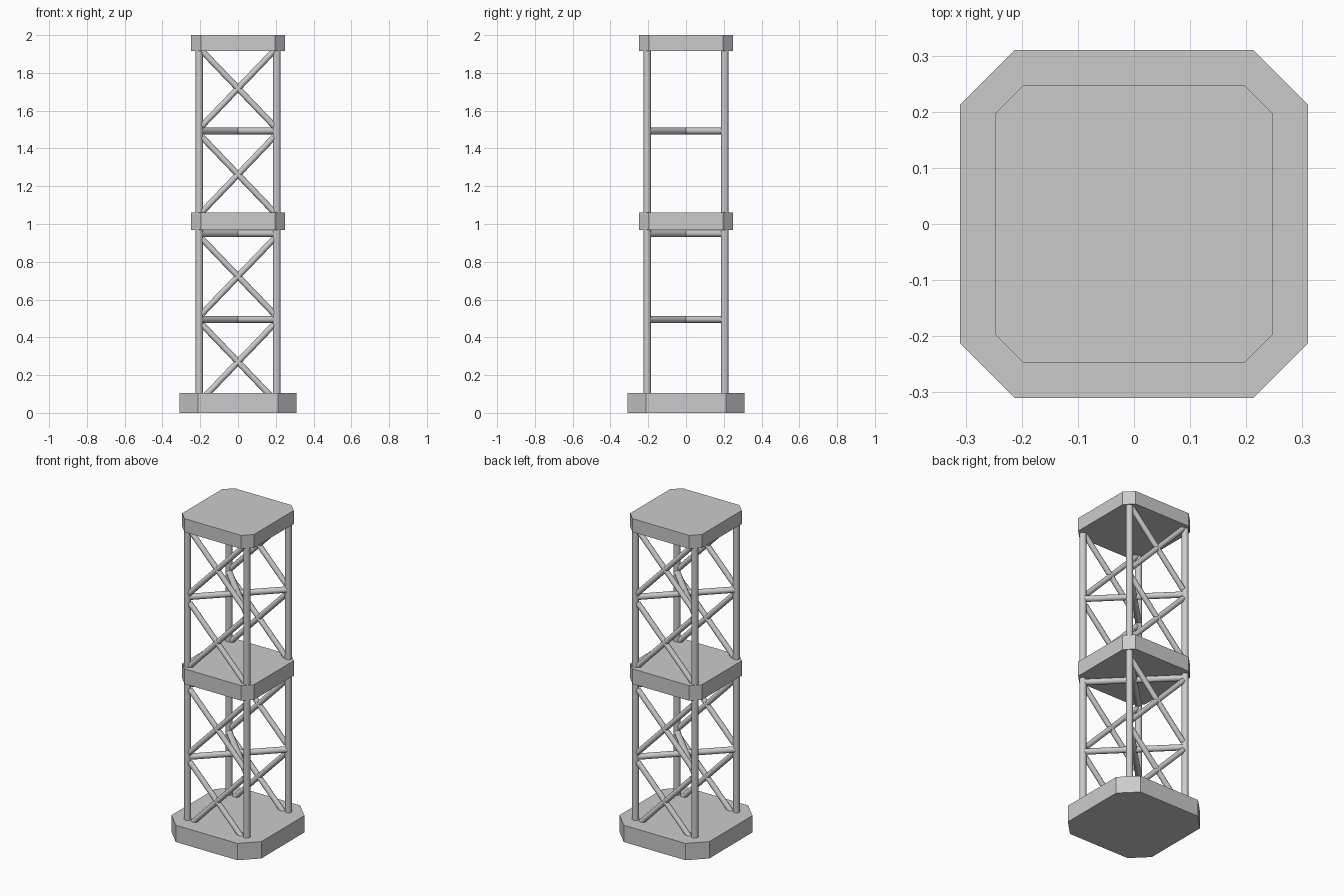
import bpy, bmesh
from mathutils import Vector

if "Cube" in bpy.data.objects:
    bpy.data.objects.remove(bpy.data.objects["Cube"])


def plate(name, half, flat, z0, z1):
    """Square slab with cut corners."""
    pts = [(half, -flat), (half, flat), (flat, half), (-flat, half),
           (-half, flat), (-half, -flat), (-flat, -half), (flat, -half)]
    bm = bmesh.new()
    face = bm.faces.new([bm.verts.new((x, y, z0)) for x, y in pts])
    ext = bmesh.ops.extrude_face_region(bm, geom=[face])
    top = [v for v in ext["geom"] if isinstance(v, bmesh.types.BMVert)]
    bmesh.ops.translate(bm, verts=top, vec=(0, 0, z1 - z0))
    bmesh.ops.recalc_face_normals(bm, faces=bm.faces)
    mesh = bpy.data.meshes.new(name)
    bm.to_mesh(mesh)
    bm.free()
    obj = bpy.data.objects.new(name, mesh)
    bpy.context.collection.objects.link(obj)


def bar(name, a, b, r):
    """Round bar between two points."""
    a, b = Vector(a), Vector(b)
    d = b - a
    bpy.ops.mesh.primitive_cylinder_add(vertices=16, radius=r, depth=d.length,
                                        location=(a + b) / 2)
    obj = bpy.context.object
    obj.name = name
    obj.rotation_euler = d.to_track_quat('Z', 'Y').to_euler()
    bpy.ops.object.shade_smooth_by_angle()


# Base, middle and top slabs
plate("base_plate", 0.31, 0.213, 0.0, 0.105)
plate("middle_plate", 0.248, 0.196, 0.968, 1.062)
plate("top_plate", 0.248, 0.196, 1.916, 2.0)

P = 0.205   # post position
E = 0.19    # brace end position

# Corner posts, one per storey
for z0, z1 in ((0.1, 0.975), (1.055, 1.92)):
    for sx in (-1, 1):
        for sy in (-1, 1):
            bar("corner_post", (sx * P, sy * P, z0), (sx * P, sy * P, z1), 0.02)

# X braces on the front and back faces only
for zc in (0.27, 0.723, 1.262, 1.718):
    for sy in (-1, 1):
        for s in (-1, 1):
            bar("cross_brace", (-E, sy * P, zc - s * 0.198),
                (E, sy * P, zc + s * 0.198), 0.016)

# Level braces running corner to corner through the middle
for z in (0.494, 0.948, 1.492):
    for s in (-1, 1):
        bar("level_brace", (-0.198, -s * 0.198, z), (0.198, s * 0.198, z), 0.018)
